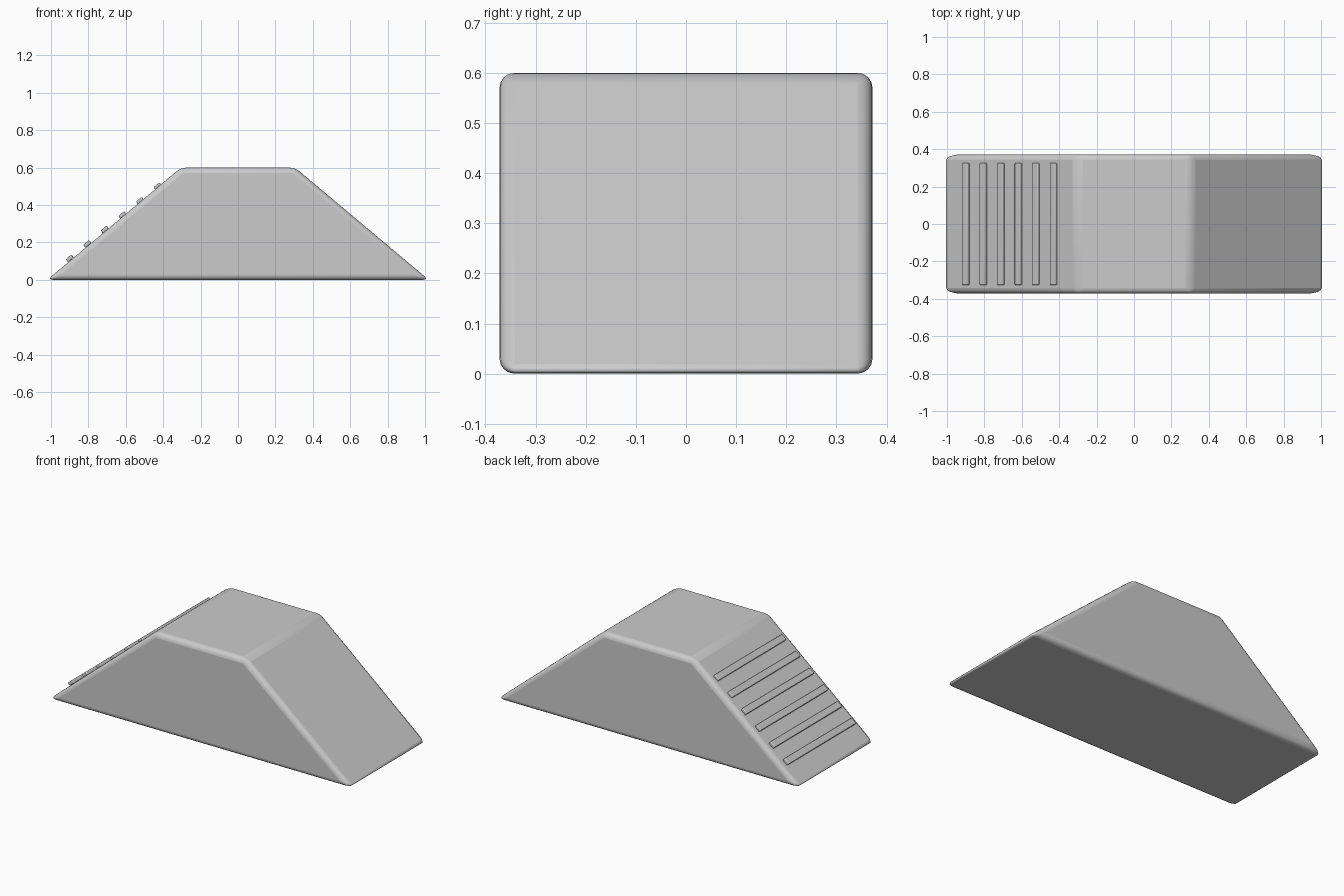
import bpy, bmesh, math

if "Cube" in bpy.data.objects:
    bpy.data.objects.remove(bpy.data.objects["Cube"])


def finish(obj, width, segments):
    mod = obj.modifiers.new("rounded_edges", 'BEVEL')
    mod.width = width
    mod.segments = segments
    mod.limit_method = 'ANGLE'
    mod.angle_limit = math.radians(30)
    for p in obj.data.polygons:
        p.use_smooth = True
    bpy.ops.object.select_all(action='DESELECT')
    obj.select_set(True)
    bpy.context.view_layer.objects.active = obj
    bpy.ops.object.shade_smooth_by_angle(angle=math.radians(35))


def mesh_object(name, bm):
    mesh = bpy.data.meshes.new(name)
    bm.to_mesh(mesh)
    bm.free()
    obj = bpy.data.objects.new(name, mesh)
    bpy.context.collection.objects.link(obj)
    return obj


# Ramp body: trapezoid profile extruded along y
HALF_BASE, HALF_TOP, HEIGHT, HALF_WIDTH = 1.02, 0.305, 0.6, 0.372
profile = [(-HALF_BASE, 0), (HALF_BASE, 0), (HALF_TOP, HEIGHT), (-HALF_TOP, HEIGHT)]
bm = bmesh.new()
face = bm.faces.new([bm.verts.new((x, -HALF_WIDTH, z)) for x, z in profile])
ext = bmesh.ops.extrude_face_region(bm, geom=[face])
new_verts = [v for v in ext["geom"] if isinstance(v, bmesh.types.BMVert)]
bmesh.ops.translate(bm, verts=new_verts, vec=(0, 2 * HALF_WIDTH, 0))
bmesh.ops.recalc_face_normals(bm, faces=bm.faces)
finish(mesh_object("ramp_body", bm), 0.03, 4)

# Grip slats spaced up the left slope
COUNT = 6
tilt = math.atan2(HEIGHT, HALF_BASE - HALF_TOP)
for i in range(COUNT):
    t = i / (COUNT - 1)
    bm = bmesh.new()
    bmesh.ops.create_cube(bm, size=1)
    bmesh.ops.scale(bm, verts=bm.verts, vec=(0.04, 0.652, 0.02))
    slat = mesh_object(f"grip_slat_{i + 1}", bm)
    slat.location = (-0.9 + 0.47 * t, 0, 0.115 + 0.385 * t)
    slat.rotation_euler = (0, -tilt, 0)
    finish(slat, 0.005, 3)
